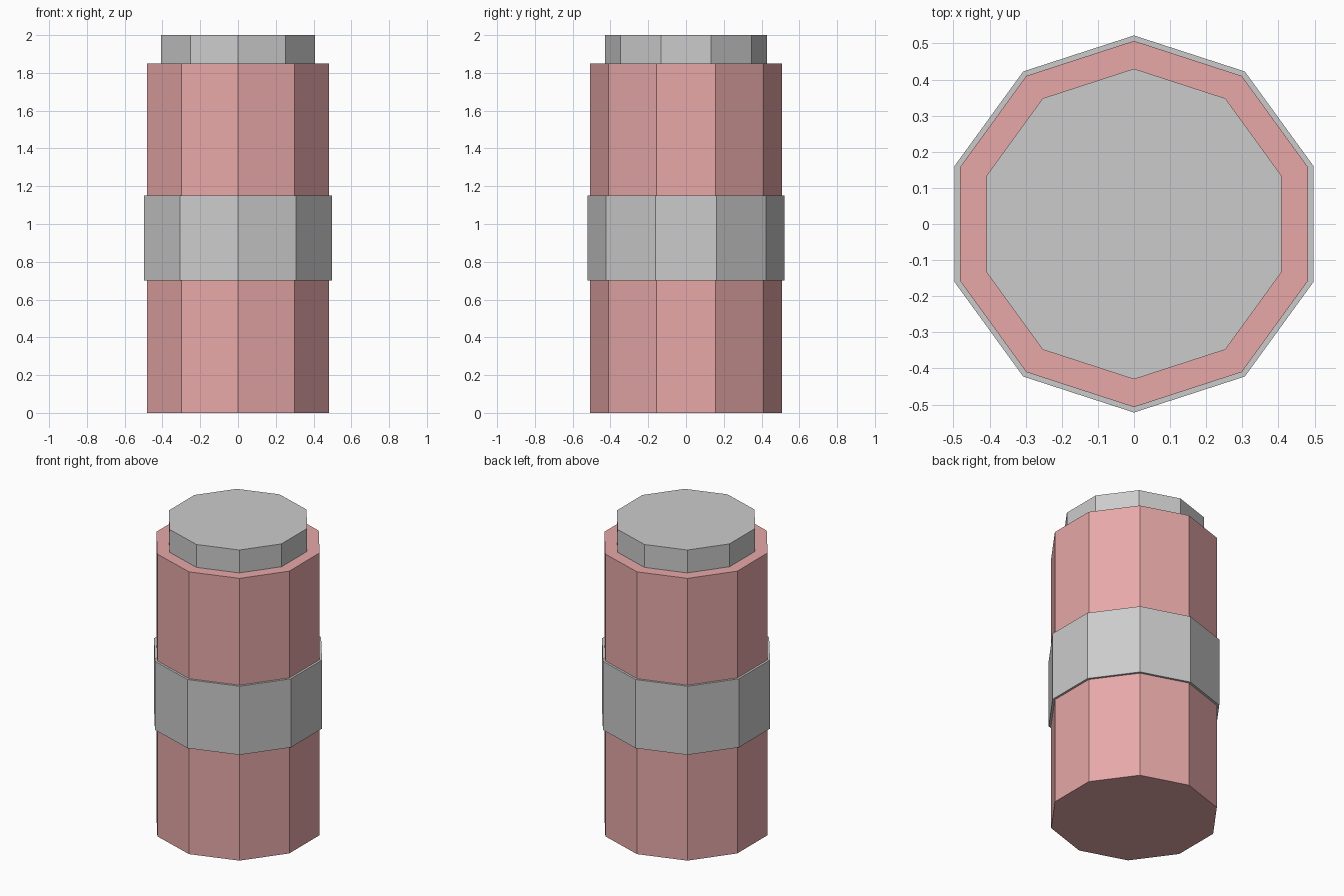
import bpy
import bmesh
from math import cos, sin, pi

if "Cube" in bpy.data.objects:
    bpy.data.objects.remove(bpy.data.objects["Cube"])

SIDES = 10


def lathe(name, profile, closed=False, material=None):
    """Spin a (radius, z) profile round z with flat sides, a corner facing the front.
    Open profiles get end caps; closed profiles make a ring."""
    bm = bmesh.new()
    rings = []
    for r, z in profile:
        angles = [-pi / 2 + 2 * pi * i / SIDES for i in range(SIDES)]
        rings.append([bm.verts.new((r * cos(a), r * sin(a), z)) for a in angles])
    pairs = list(zip(rings, rings[1:]))
    if closed:
        pairs.append((rings[-1], rings[0]))
    else:
        bm.faces.new(rings[0][::-1])
        bm.faces.new(rings[-1])
    for low, high in pairs:
        for i in range(SIDES):
            j = (i + 1) % SIDES
            bm.faces.new((low[i], low[j], high[j], high[i]))
    bmesh.ops.recalc_face_normals(bm, faces=bm.faces)
    mesh = bpy.data.meshes.new(name)
    bm.to_mesh(mesh)
    bm.free()
    obj = bpy.data.objects.new(name, mesh)
    bpy.context.collection.objects.link(obj)
    if material:
        mesh.materials.append(material)
    return obj


red = bpy.data.materials.new("red")
red.diffuse_color = (0.8, 0.39, 0.39, 1)
red.use_nodes = True
red.node_tree.nodes["Principled BSDF"].inputs["Base Color"].default_value = red.diffuse_color

# Red canister body
lathe("body", [(0.507, 0), (0.507, 1.85)], material=red)

# Grey band wrapped round the middle
lathe("band", [(0.5, 0.70), (0.522, 0.70), (0.522, 1.15), (0.5, 1.15)], closed=True)

# Grey cap on top
lathe("cap", [(0.43, 1.85), (0.43, 2.0)])
